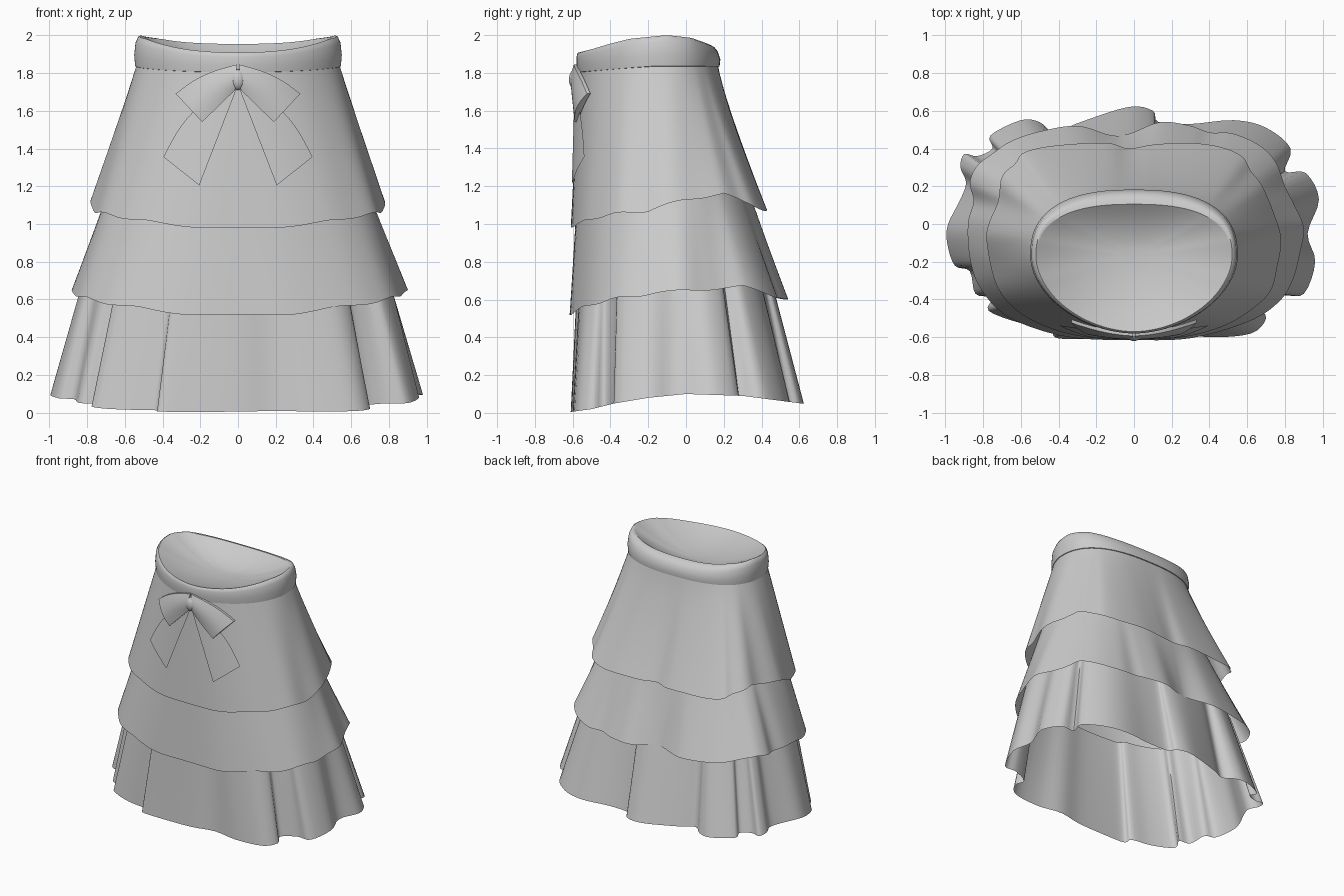
import bpy, math
from mathutils import Vector
from mathutils.bvhtree import BVHTree

if "Cube" in bpy.data.objects:
    bpy.data.objects.remove(bpy.data.objects["Cube"])

fabric = bpy.data.materials.new("grey_fabric")
fabric.diffuse_color = (0.6, 0.6, 0.6, 1)
fabric.use_nodes = True
fabric.node_tree.nodes["Principled BSDF"].inputs["Base Color"].default_value = fabric.diffuse_color
CY = -0.17


def make(name, verts, faces, angle=50):
    me = bpy.data.meshes.new(name)
    me.from_pydata([tuple(v) for v in verts], [], faces)
    me.materials.append(fabric)
    ob = bpy.data.objects.new(name, me)
    bpy.context.collection.objects.link(ob)
    bpy.ops.object.select_all(action='DESELECT')
    ob.select_set(True)
    bpy.context.view_layer.objects.active = ob
    bpy.ops.object.shade_smooth_by_angle(angle=math.radians(angle))
    return ob


def loft(rings):
    """Quads between successive closed rings."""
    n = len(rings[0])
    verts = [v for r in rings for v in r]
    faces = [(i * n + j, i * n + (j + 1) % n, (i + 1) * n + (j + 1) % n, (i + 1) * n + j)
             for i in range(len(rings) - 1) for j in range(n)]
    return verts, faces


def ring_point(a, rx, yf, yb):
    """Waist-shaped oval: narrower front, squarish back."""
    c, s = math.cos(a), math.sin(a)
    n = 2.5 if s > 0 else 1.85
    ry = yb - CY if s > 0 else CY - yf
    return (rx * math.copysign(abs(c) ** (2 / n), c),
            CY + ry * math.copysign(abs(s) ** (2 / n), s))


def spline(pts, steps):
    """Closed Catmull-Rom curve."""
    out, n = [], len(pts)
    for i in range(n):
        p0, p1, p2, p3 = (Vector(pts[(i + k) % n]) for k in (-1, 0, 1, 2))
        for k in range(steps):
            t = k / steps
            out.append(0.5 * (2 * p1 + (p2 - p0) * t + (2 * p0 - 5 * p1 + 4 * p2 - p3) * t * t
                              + (3 * p1 - p0 - 3 * p2 + p3) * t ** 3))
    return out


def interp(table, y):
    if y <= table[0][0]:
        return table[0][1]
    for (a, u), (b, v) in zip(table, table[1:]):
        if y <= b:
            return u + (v - u) * (y - a) / (b - a)
    return table[-1][1]


def tier(name, hem, heights, top, ztop, folds, bend, steps=5, rows=12, wave=.008):
    """Flared cloth tier from a top oval to a wavy hem outline."""
    rx, yf, yb = top
    hx = max(abs(p[0]) for p in hem)
    hf = CY - min(p[1] for p in hem)
    hb = max(p[1] for p in hem) - CY
    pairs = []
    for p in spline(hem, steps):
        back = p.y > CY
        a = math.atan2((p.y - CY) / (hb if back else hf), p.x / hx)
        q = Vector(ring_point(a, rx, yf, yb))
        scaled = Vector((p.x * rx / hx,
                         CY + (p.y - CY) * ((yb - CY) / hb if back else (CY - yf) / hf)))
        z = interp(heights, p.y) + wave * math.sin(11 * a) * abs(math.cos(a))
        pairs.append((q.lerp(scaled, folds), p, z))
    rings = []
    for r in range(rows + 1):
        t = r / rows
        ring = []
        for q, p, z in pairs:
            xy = q.lerp(p, t ** (bend if p.y > CY else 1.0))
            ring.append((q.x + (p.x - q.x) * t, xy.y, ztop + (z - ztop) * t))
        rings.append(ring)
    verts, faces = loft(rings)
    make(name, verts, faces)
    return BVHTree.FromPolygons(verts, faces)


# Upper tier
hem1 = [(0, -.61), (-.25, -.6), (-.45, -.55), (-.62, -.46), (-.73, -.32), (-.78, -.1), (-.77, 0),
        (-.72, .12), (-.70, .25), (-.63, .32), (-.58, .38), (-.42, .415), (-.15, .43), (-.03, .40),
        (.1, .42), (.28, .43), (.45, .41), (.57, .36), (.62, .28), (.68, .2), (.74, .06), (.78, -.08),
        (.76, -.22), (.72, -.36), (.6, -.47), (.45, -.55), (.25, -.6)]
cloth = tier("upper_tier", hem1, [(-.61, .98), (-.53, 1.02), (-.4, 1.05), (-.2, 1.07), (0, 1.13), (.2, 1.16),
             (.42, 1.07)], (.532, -.565, .165), 1.86, 0, 1.15)

# Middle tier
hem2 = [(0, -.615), (-.3, -.605), (-.52, -.555), (-.7, -.47), (-.82, -.33), (-.87, -.18), (-.88, 0),
        (-.85, .12), (-.87, .22), (-.83, .31), (-.74, .38), (-.65, .44), (-.5, .49), (-.3, .52),
        (-.12, .47), (-.02, .48), (.14, .54), (.3, .52), (.4, .485), (.52, .48), (.66, .42), (.75, .33),
        (.8, .2), (.85, .1), (.9, -.02), (.88, -.15), (.84, -.3), (.76, -.42), (.6, -.52), (.3, -.605)]
tier("middle_tier", hem2, [(-.61, .52), (-.55, .56), (-.4, .6), (-.2, .63), (.3, .67), (.52, .6)],
     (.66, -.57, .31), 1.26, 0.1, 1.05)

# Lower tier with deep folds
hem3 = [(0, -.605), (-.3, -.61), (-.42, -.60), (-.44, -.55), (-.6, -.525), (-.77, -.46), (-.75, -.39),
        (-.84, -.37), (-.87, -.25), (-.95, -.22), (-.99, -.1), (-.985, 0), (-.92, .13), (-.89, .22),
        (-.92, .3), (-.9, .37), (-.83, .36), (-.75, .4), (-.76, .47), (-.6, .55), (-.5, .54),
        (-.42, .48), (-.31, .53), (-.03, .62), (.1, .6), (.13, .54), (.3, .53), (.53, .55), (.7, .51),
        (.83, .4), (.8, .28), (.91, .27), (.98, .13), (.92, -.05), (.96, -.2), (.9, -.37), (.79, -.38),
        (.67, -.43), (.70, -.5), (.62, -.58), (.4, -.6), (.2, -.575)]
tier("lower_tier", hem3, [(-.61, .005), (-.5, .02), (-.38, .05), (-.2, .08), (0, .1), (.3, .09), (.61, .05)],
     (.80, -.575, .43), .78, 0.6, 1.0, steps=4, wave=0)

# Waistband: dipped at the front, rolled over the top edge, closed by a sunken lining
RIM = [(-.58, 1.905), (-.5, 1.925), (-.4, 1.955), (-.3, 1.98), (-.1, 2.0), (.03, 1.985), (.1, 1.96), (.16, 1.935)]
LEVELS = [(.53, -.562, .16, 0), (.545, -.575, .178, .04), (.55, -.58, .182, .4), (.543, -.58, .168, .8),
          (.53, -.575, .15, .97), (.52, -.57, .13, 1), (.512, -.565, .105, .97)]
N = 96
rings = []
for rx, yf, yb, f in LEVELS:
    ring = []
    for j in range(N):
        x, y = ring_point(2 * math.pi * j / N, rx, yf, yb)
        low = 1.83 - 0.03 * max(0, (CY - y) / .4)
        ring.append((x, y, low + (interp(RIM, y) - low) * f))
    rings.append(ring)
make("waistband", *loft(rings))
lining = [[(x * s, CY + (y - CY) * s, 1.84 + (z - 1.84) * s * s) for x, y, z in rings[-1]]
          for s in (1, .9, .75, .6, .45, .3, .15)]
lv, lf = loft(lining)
make("waist_lining", lv, lf + [tuple(range(len(lv) - N, len(lv)))])


# Bow pieces draped over the front of the cloth
def surface_y(x, z):
    hit = cloth.ray_cast(Vector((x, -2, min(z, 1.82))), Vector((0, 1, 0)))[0]
    return hit.y if hit else -.55


def patch(corners, offset, bow, n=12):
    """Patch in the front plane with a bowed outer edge; offset(u, v) lifts it off the cloth."""
    a, b, c, d = (Vector(p) for p in corners)
    side = math.copysign(1, b.x)
    verts = []
    for i in range(n + 1):
        for j in range(n + 1):
            u, v = i / n, j / n
            p = a.lerp(b, u).lerp(d.lerp(c, u), v)
            p += Vector((side * .7, .75)) * bow * math.sin(math.pi * u) * (1 - v)
            verts.append((p.x, surface_y(p.x, p.y) - offset(u, v), p.y))
    m = n + 1
    faces = [(i * m + j, (i + 1) * m + j, (i + 1) * m + j + 1, i * m + j + 1)
             for i in range(n) for j in range(n)]
    return verts, faces


for side, s in (("left", -1), ("right", 1)):
    # hanging ribbon tail
    tail = [(s * .015, 1.74), (s * .395, 1.355), (s * .205, 1.205), (s * .01, 1.71)]
    make(side + "_ribbon_tail", *patch(tail, lambda u, w: .016, .055))
    # puffed loop, front and back skins joined by a rim
    loop = [(s * .005, 1.845), (s * .33, 1.69), (s * .19, 1.54), (s * .015, 1.71)]
    v, f = patch(loop, lambda u, w: .026 + .016 * math.sin(math.pi * w), .025)
    v2, f2 = patch(loop, lambda u, w: .008, .025)
    k, m = len(v), 13
    rim = ([j for j in range(m)] + [i * m + m - 1 for i in range(1, m)]
           + [(m - 1) * m + j for j in range(m - 2, -1, -1)] + [i * m for i in range(m - 2, 0, -1)])
    sides = [(p, q, q + k, p + k) for p, q in zip(rim, rim[1:] + rim[:1])]
    make(side + "_bow_loop", v + v2, f + [tuple(i + k for i in q[::-1]) for q in f2] + sides)

# Bow knot
bpy.ops.mesh.primitive_uv_sphere_add(segments=20, ring_count=12, location=(0, -.585, 1.765))
knot = bpy.context.object
knot.name = "bow_knot"
knot.scale = (.04, .035, .055)
knot.data.materials.append(fabric)
bpy.ops.object.shade_smooth_by_angle(angle=math.radians(60))
